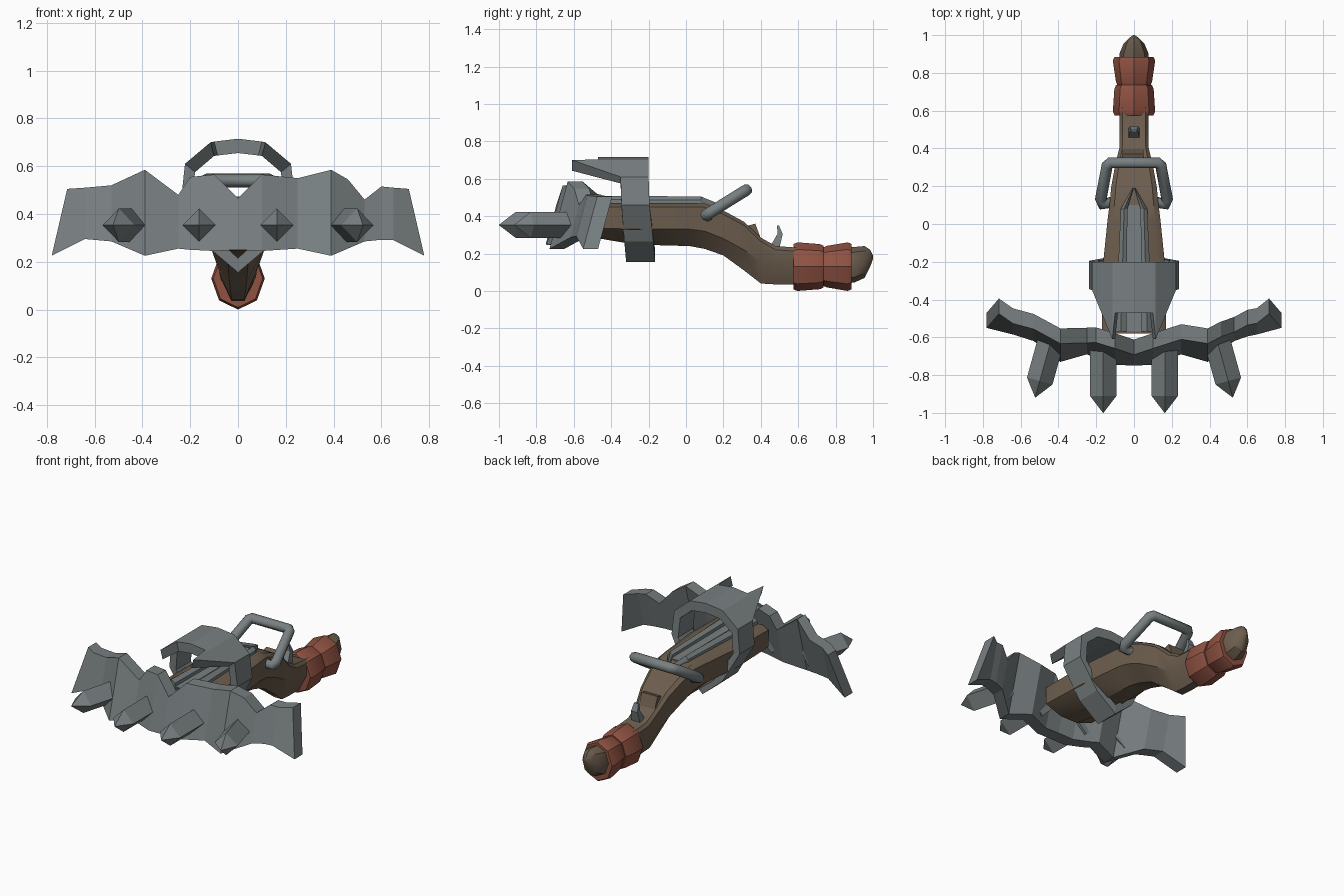
import bpy, bmesh, math
from mathutils import Vector, Matrix

if "Cube" in bpy.data.objects:
    bpy.data.objects.remove(bpy.data.objects["Cube"])


def material(name, r, g, b):
    mat = bpy.data.materials.new(name)
    mat.use_nodes = True
    mat.diffuse_color = (r, g, b, 1)
    mat.node_tree.nodes["Principled BSDF"].inputs["Base Color"].default_value = (r, g, b, 1)
    return mat


steel = material("grey_steel", .19, .215, .22)
wood = material("brown_wood", .15, .11, .075)
leather = material("red_leather", .28, .085, .055)


def loft(name, rings, mat, closed=False, smooth=False):
    """Skin a row of matching cross-sections, capped or joined end to end."""
    bm = bmesh.new()
    loops = [[bm.verts.new(p) for p in ring] for ring in rings]
    pairs = list(zip(loops, loops[1:]))
    if closed:
        pairs.append((loops[-1], loops[0]))
    else:
        bm.faces.new(loops[0])
        bm.faces.new(loops[-1])
    for a, b in pairs:
        count = len(a)
        for i in range(count):
            j = (i + 1) % count
            bm.faces.new((a[i], a[j], b[j], b[i]))
    bmesh.ops.recalc_face_normals(bm, faces=bm.faces)
    mesh = bpy.data.meshes.new(name)
    bm.to_mesh(mesh)
    bm.free()
    mesh.materials.append(mat)
    obj = bpy.data.objects.new(name, mesh)
    bpy.context.collection.objects.link(obj)
    if smooth:
        bpy.ops.object.select_all(action='DESELECT')
        obj.select_set(True)
        bpy.context.view_layer.objects.active = obj
        bpy.ops.object.shade_smooth_by_angle(angle=math.radians(35))
    return obj


def oval(y, z, rx, rz, sides=8):
    """Upright oval section with a corner at the bottom."""
    turn = math.tau / sides
    return [(rx * math.sin(i * turn), y, z - rz * math.cos(i * turn)) for i in range(sides)]


# Bow blade: leaning plate, stations of x, top height, bottom height, lower front y
LEAN, THICK = .27, .08


def blade_station(x, top, bottom, y, x_top=None):
    x_top = x if x_top is None else x_top
    y_top = y + LEAN * (top - bottom)
    return [(x, y, bottom), (x_top, y_top, top),
            (x_top, y_top + THICK, top), (x, y + THICK, bottom)]


tip = (.78, .225, -.55)
left_side = [(.1, .565, .245, -.745), (.25, .55, .255, -.69), (.39, .585, .225, -.73),
             (.46, .545, .255, -.675), (.53, .46, .285, -.62), (.6, .515, .292, -.595),
             (.65, .51, .29, -.585)]
right_side = [(.1, .565, .245, -.745), (.2, .555, .25, -.71), (.25, .48, .255, -.69),
              (.39, .585, .225, -.73), (.53, .52, .285, -.62), (.64, .51, .295, -.585)]
stations = [blade_station(-tip[0], .505, tip[1], tip[2], -.715)]
stations += [blade_station(-x, t, b, y) for x, t, b, y in reversed(right_side)]
stations += [blade_station(0, .465, .25, -.75)]
stations += [blade_station(*s) for s in left_side]
stations += [blade_station(tip[0], .505, tip[1], tip[2], .715)]
loft("bow_blade", stations, steel)


# Four diamond-section spikes
def spike(name, x, y, length, angle):
    rot = Matrix.Rotation(angle, 3, 'Z')
    rings = []
    for along, r in ((0, .07), (length - .09, .07), (length, .001)):
        ring = [(r, -along, 0), (0, -along, r), (-r, -along, 0), (0, -along, -r)]
        rings.append([rot @ Vector(p) + Vector((x, y, .353)) for p in ring])
    loft(name, rings, steel)


for side, label in ((1, "left"), (-1, "right")):
    spike("inner_spike_" + label, side * .163, -.62, .38, 0)
    spike("outer_spike_" + label, side * .435, -.6, .33, side * .27)

# Band round the stock with a two-pronged hood: x, z, inner x, inner z, front y, rear y
half_band = [(.1, .703, .085, .645, -.47, -.2), (.115, .7, .1, .643, -.61, -.2),
             (.222, .61, .18, .575, -.35, -.2), (.238, .46, .192, .45, -.345, -.195),
             (.13, .265, .1, .305, -.33, -.175)]


def band_section(x, z, xi, zi, front, rear):
    return [(x, front, z), (x, rear, z), (xi, rear, zi), (xi, front, zi)]


band = [band_section(0, .715, 0, .655, -.47, -.2)]
band += [band_section(*s) for s in half_band]
band += [band_section(0, .155, 0, .215, -.32, -.165)]
band += [band_section(-s[0], s[1], -s[2], *s[3:]) for s in reversed(half_band)]
loft("hooded_band", band, steel, closed=True)

# Stock: y, top, side crease, bottom, half width
stock = [(-.58, .468, .34, .3, .17), (-.27, .47, .33, .248, .17), (.02, .47, .33, .24, .14),
         (.1, .468, .32, .225, .13), (.2, .43, .28, .19, .12), (.31, .37, .22, .11, .1),
         (.4, .285, .16, .04, .078), (.48, .24, .14, .035, .076), (.62, .23, .135, .035, .076)]
loft("stock", [[(w * .8, y, t), (w, y, t - .02), (w, y, m), (w * .35, y, b),
                (-w * .35, y, b), (-w, y, m), (-w, y, t - .02), (-w * .8, y, t)]
               for y, t, m, b, w in stock], wood, smooth=True)

# Splinter wedge on the wrist of the stock
loft("wrist_wedge", [[(x, .3, .34), (x, .37, .36), (x, .4, .28)] for x in (-.06, .05)], wood)

# Pommel
loft("pommel", [oval(.84, .135, .078, .095), oval(.9, .14, .078, .095),
                oval(.955, .155, .055, .085), oval(.985, .175, .025, .045),
                oval(1, .18, .004, .008)], wood, smooth=True)

# Two leather grip wraps
for name, start, end, r0, r1 in (("front_wrap", .575, .735, .112, .104),
                                 ("rear_wrap", .735, .885, .096, .112)):
    rings = [oval(start, .13, r0 * .92, r0 * 1.08), oval(start + .02, .13, r0, r0 * 1.16),
             oval(end - .02, .13, r1, r1 * 1.16), oval(end, .13, r1 * .92, r1 * 1.08)]
    loft(name, rings, leather, smooth=True)

# Pair of rails leaving an open groove along the top of the stock
for side, label in ((1, "left"), (-1, "right")):
    rail = []
    for y, inner, outer, top in ((-.57, .04, .1, .51), (.08, .035, .07, .505),
                                 (.19, .002, .008, .46)):
        rail.append([(side * inner, y, top - .07), (side * inner, y, top - .015),
                     (side * (inner + outer) / 2, y, top), (side * outer, y, top - .02),
                     (side * outer, y, top - .07)])
    loft("rail_" + label, rail, steel)
loft("groove_floor", [[(-.045, y, z), (.045, y, z), (.045, y, z - .03), (-.045, y, z - .03)]
                      for y, z in ((-.57, .473), (.1, .473))], steel)

# Bent lever bar over the stock
curve = bpy.data.curves.new("lever_bar", 'CURVE')
curve.dimensions = '3D'
curve.bevel_depth = .031
curve.bevel_resolution = 2
curve.use_fill_caps = True
path = [(.1, .12, .4), (.168, .105, .405), (.176, .13, .42), (.142, .31, .532), (.125, .325, .54)]
path += [(-x, y, z) for x, y, z in reversed(path)]
spline = curve.splines.new('POLY')
spline.points.add(len(path) - 1)
for point, co in zip(spline.points, path):
    point.co = (*co, 1)
curve.materials.append(steel)
bpy.context.collection.objects.link(bpy.data.objects.new("lever_bar", curve))

# Curved hammer behind the wrist: y, z, half depth, half width
hammer = [(.46, .21, .035, .03), (.485, .26, .022, .028), (.503, .305, .014, .022),
          (.492, .35, .005, .015)]
loft("hammer", [[(w, y - d, z), (w, y + d, z), (-w, y + d, z), (-w, y - d, z)]
                for y, z, d, w in hammer], steel)
